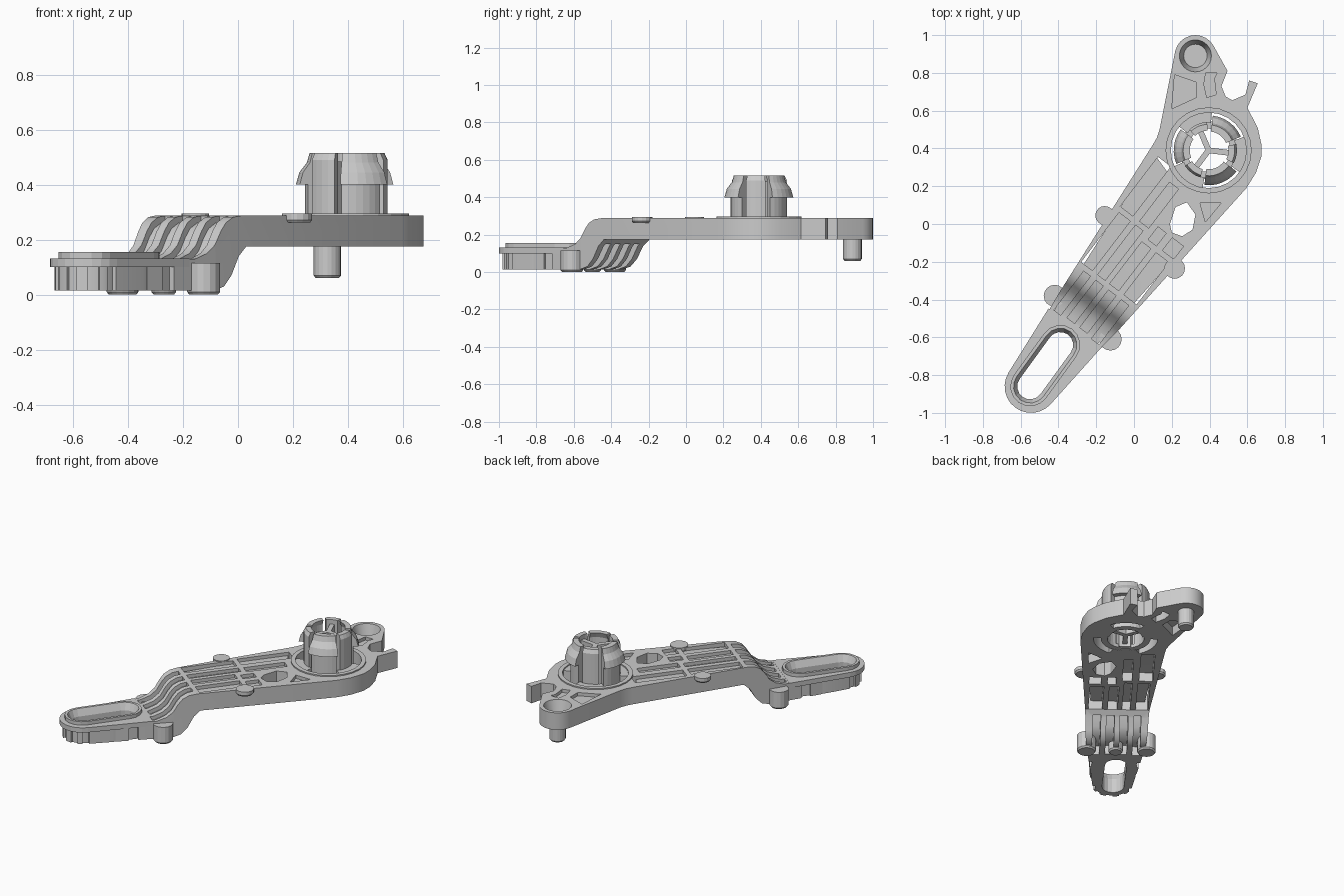
import bpy, bmesh
from math import cos, sin, radians, degrees, atan2

if "Cube" in bpy.data.objects:
    bpy.data.objects.remove(bpy.data.objects["Cube"])

# Arm frame: u runs along the arm, v across it
D, N = (0.607, 0.794), (0.794, -0.607)


def uv(u, v):
    return (u * D[0] + v * N[0], u * D[1] + v * N[1])


def arc(c, r, a0, a1, n):
    return [(c[0] + r * cos(radians(a0 + (a1 - a0) * i / n)),
             c[1] + r * sin(radians(a0 + (a1 - a0) * i / n))) for i in range(n + 1)]


def circle(c, r, n=24):
    return arc(c, r, 0, 360, n)[:-1]


def loft(name, sections, closed=False):
    bm = bmesh.new()
    rows = [[bm.verts.new(p) for p in s] for s in sections]
    m = len(rows[0])
    pairs = list(zip(rows, rows[1:])) + ([(rows[-1], rows[0])] if closed else [])
    for a, b in pairs:
        for i in range(m):
            j = (i + 1) % m
            bm.faces.new((a[i], a[j], b[j], b[i]))
    if not closed:
        bm.faces.new(rows[0])
        bm.faces.new(rows[-1])
    bmesh.ops.recalc_face_normals(bm, faces=bm.faces)
    me = bpy.data.meshes.new(name)
    bm.to_mesh(me)
    bm.free()
    ob = bpy.data.objects.new(name, me)
    bpy.context.collection.objects.link(ob)
    return ob


def prism(name, pts, z0, z1):
    return loft(name, [[(x, y, z) for x, y in pts] for z in (z0, z1)])


def lathe(name, profile, c, z_axis_angles, closed=False):
    return loft(name, [[(c[0] + r * cos(radians(a)), c[1] + r * sin(radians(a)), z)
                        for r, z in profile] for a in z_axis_angles], closed)


def side_prism(name, profile):
    return loft(name, [[(*uv(u, v), z) for u, z in profile] for v in (-0.6, 0.8)])


def boolean(ob, cutters, op='DIFFERENCE'):
    for c in cutters:
        m = ob.modifiers.new("cut", 'BOOLEAN')
        m.operation, m.object, m.solver = op, c, 'EXACT'
        c.hide_render = True
    dg = bpy.context.evaluated_depsgraph_get()
    me = bpy.data.meshes.new_from_object(ob.evaluated_get(dg))
    ob.modifiers.clear()
    ob.data = me


def uv_box(u0, u1, v0, v1):
    return [uv(u0, v0), uv(u1, v0), uv(u1, v1), uv(u0, v1)]


pin_c, clip_c = (0.325, 0.89), (0.395, 0.39)
slot_a, slot_b, end_c = (-0.55, -0.86), (-0.39, -0.64), (-0.545, -0.86)
slot_ang = degrees(atan2(slot_b[1] - slot_a[1], slot_b[0] - slot_a[0]))
helpers = []


def cutter(pts, z0=-0.1, z1=0.5):
    ob = prism("cutter", pts, z0, z1)
    helpers.append(ob)
    return ob


# Stepped arm: side profile intersected with the plan outline
top = [(-1.3, .13), (-.60, .13), (-.54, .15), (-.50, .18), (-.468, .23),
       (-.44, .262), (-.40, .282), (-.35, .288), (1.3, .288)]
bottom = [(1.3, .175), (-.33, .175), (-.37, .14), (-.41, .07), (-.45, .03),
          (-.5, .015), (-1.3, .015)]
outline = (arc(pin_c, .11, 30, 165, 9) + [(.135, .5), (.12, .455), (.10, .42), (-.40, -.37)]
           + arc(end_c, .122, 148, 318, 10)
           + [(-.08, -.56), (.595, .19), (.645, .27), (.675, .36), (.675, .42), (.655, .51),
              (.60, .615), (.655, .745), (.61, .76), (.59, .685), (.52, .655), (.485, .675),
              (.463, .73), (.495, .81)])
arm = side_prism("stepped_arm", top + bottom)
boolean(arm, [cutter(outline)], 'INTERSECT')

# Through openings
slot_hole = cutter(arc(slot_a, .09, slot_ang + 90, slot_ang + 270, 8)
                   + arc(slot_b, .09, slot_ang - 90, slot_ang + 90, 8))
relief_hole = cutter([(.19, 0), (.22, .09), (.28, .115), (.325, .05), (.31, -.03),
                      (.255, -.065), (.20, -.045)])
clip_hole = cutter(circle(clip_c, .145))
windows = [cutter(arc(clip_c, .2, a - 32, a + 32, 8) + arc(clip_c, .13, a + 32, a - 32, 8))
           for a in (53, 173, 293)]
dish = lathe("cutter", [(0.001, .2), (.062, .2), (.088, .3), (0.001, .3)], pin_c,
             range(0, 360, 15), True)
helpers.append(dish)

# Rib pockets
boxes = [(.03, .36, -.115, -.03), (.03, .29, .015, .075),
         (-.02, .065, .11, .165), (-.02, .065, .205, .28),
         (-.33, 0, -.1, -.025), (-.33, 0, .01, .06), (-.33, -.05, .09, .15), (-.33, -.05, .185, .27),
         (-.62, -.36, -.06, -.015), (-.61, -.36, .02, .07), (-.61, -.36, .105, .155), (-.62, -.36, .19, .24)]
pockets = [cutter(uv_box(*b)) for b in boxes]
pockets += [cutter(p) for p in (
    [(.35, .11), (.46, .11), (.378, .01)],
    [(.215, .79), (.33, .75), (.33, .67), (.2, .61)],
    [(.38, .80), (.44, .80), (.425, .77), (.435, .685), (.385, .67), (.37, .74)])]

# Notches around the slotted end
notches = []
for a in (160, 200, 240, 280, 315):
    notches.append(cutter(arc(end_c, .108, a - 10, a + 10, 2) + arc(end_c, .2, a + 10, a - 10, 2)))
for u in (-.88, -.74):
    notches.append(cutter(uv_box(u - .03, u + .03, -.2, -.05)))
    notches.append(cutter(uv_box(u - .03, u + .03, .23, .4)))
boolean(arm, [slot_hole, relief_hole, clip_hole, dish] + windows + pockets + notches)

# Thin webs closing the rib pockets halfway
w_top = [(u + .015, z - .022) for u, z in top]
web = side_prism("pocket_web", w_top + [(u + .02, z - .03) for u, z in reversed(w_top)])
boolean(web, [cutter([uv(-.66, -.055), uv(.36, -.14), uv(.3, .06), uv(.3, .2), uv(.36, .2),
                      uv(.38, .31), uv(-.66, .23)])], 'INTERSECT')
boolean(web, [relief_hole, slot_hole])
prism("end_web", [(.185, .6), (.36, .62), (.44, .67), (.445, .81), (.37, .80), (.21, .80)], .235, .266)

# Flange and raised rim of the slot
flange = prism("slot_flange", arc(end_c, .14, 148, 318, 12) + [uv(-.63, .26), uv(-.63, -.088)], .1, .132)
boolean(flange, [slot_hole])
rim = [(.105, .015), (.105, .155), (.088, .155), (.068, .11), (.068, .015)]
path = [(slot_a, slot_ang + 90 + i * 22.5) for i in range(9)] + \
       [(slot_b, slot_ang - 90 + i * 22.5) for i in range(9)]
loft("slot_rim", [[(c[0] + r * cos(radians(a)), c[1] + r * sin(radians(a)), z) for r, z in rim]
                  for c, a in path], True)

# Edge tabs and small foot
for name, c, r, z0, z1 in (("upper_tab_left", (-.155, .045), .05, .262, .295),
                           ("upper_tab_right", (.215, -.235), .055, .262, .295),
                           ("lower_tab_left", (-.42, -.38), .058, 0, .115),
                           ("lower_tab_right", (-.125, -.61), .06, 0, .115),
                           ("centre_foot", (-.27, -.50), .045, 0, .06)):
    loft(name, [[(x, y, z) for x, y in circle(c, rr, 16)]
                for rr, z in ((r - .008, z0), (r, z0 + .01), (r, z1))])

# Locating pin under the tip
loft("locating_pin", [[(x, y, z) for x, y in circle(pin_c, r, 20)]
                      for r, z in ((.042, .06), (.05, .07), (.05, .19))])

# Snap clip: base ring, collar, barbed arms, fixed posts and spokes
full = range(0, 360, 15)
lathe("clip_base_ring", [(.115, .176), (.155, .176), (.155, .2), (.115, .2)], clip_c, full, True)
lathe("clip_collar", [(.2, .28), (.228, .28), (.228, .296), (.2, .296)], clip_c, full, True)
barb = [(.115, .18), (.152, .18), (.152, .4), (.185, .4), (.172, .445), (.145, .48),
        (.135, .515), (.1, .515), (.115, .48)]
post = [(.105, .18), (.15, .18), (.15, .49), (.138, .515), (.105, .515)]
for i in range(3):
    a = 53 + 120 * i
    lathe("clip_barb_%d" % (i + 1), barb, clip_c, [a - 30 + 10 * k for k in range(7)])
    b = a + 60
    lathe("clip_post_%d" % (i + 1), post, clip_c, [b - 20 + 10 * k for k in range(5)])
    dx, dy = cos(radians(b)), sin(radians(b))
    prism("clip_spoke_%d" % (i + 1),
          [(clip_c[0] + r * dx - s * dy, clip_c[1] + r * dy + s * dx)
           for r, s in ((0, -.015), (.115, -.015), (.115, .015), (0, .015))], .2, .485)

for h in helpers:
    bpy.data.objects.remove(h, do_unlink=True)

# Smooth the bend while keeping hard edges
bpy.ops.object.select_all(action='DESELECT')
for ob in (arm, web):
    ob.select_set(True)
bpy.context.view_layer.objects.active = arm
bpy.ops.object.shade_smooth_by_angle(angle=radians(30))
